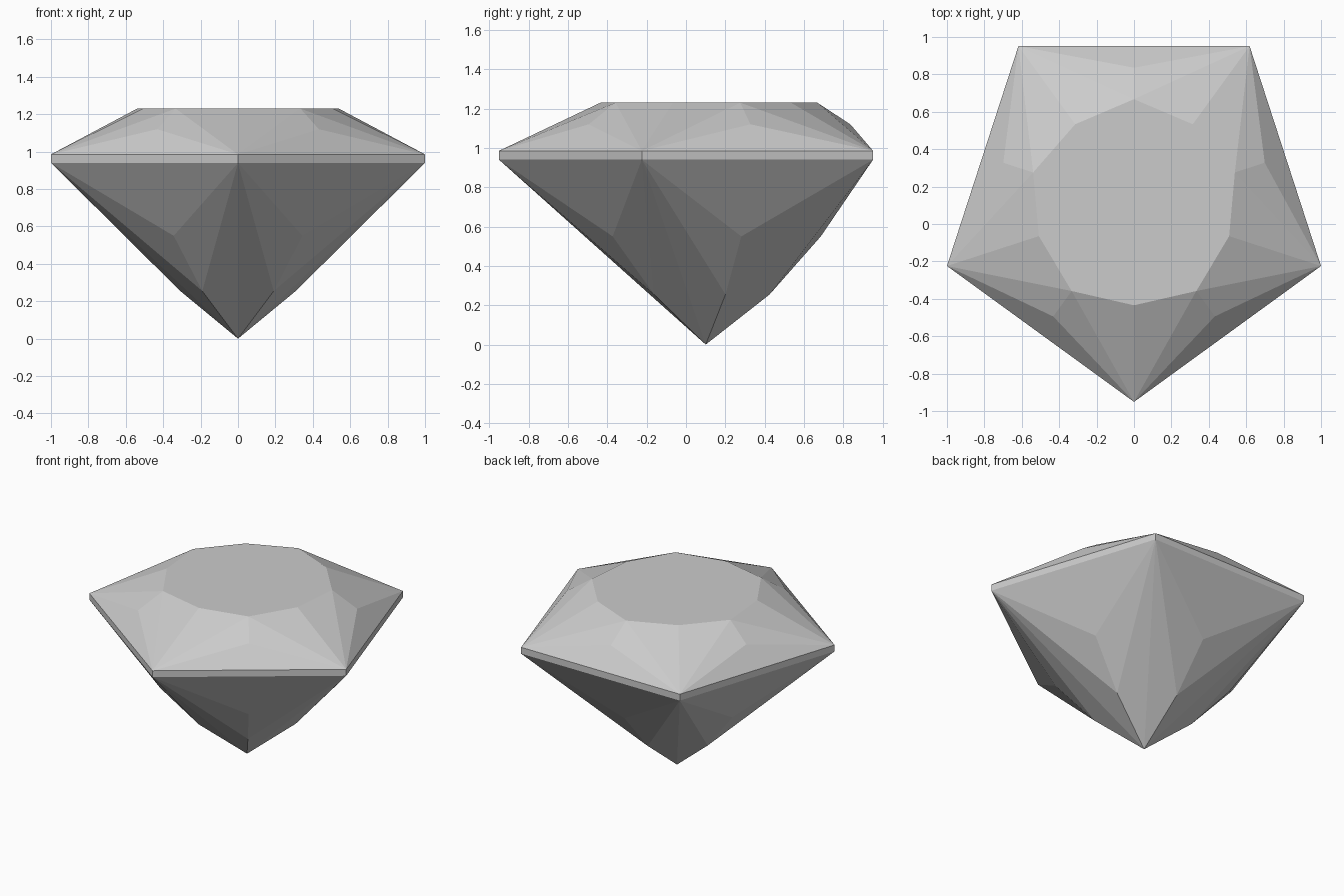
import bpy
import bmesh
from math import sin, cos, pi

if "Cube" in bpy.data.objects:
    bpy.data.objects.remove(bpy.data.objects["Cube"], do_unlink=True)

SIDES = 5
R = 1 / cos(pi / 10)                      # corner radius for a width of 2
CENTRE_Y = R * (1 - cos(pi / SIDES)) / 2  # centres the pentagon's bounds

grey = bpy.data.materials.new("stone grey")
grey.use_nodes = True
COLOUR = (0.6, 0.6, 0.6, 1)
grey.diffuse_color = COLOUR
grey.node_tree.nodes["Principled BSDF"].inputs["Base Color"].default_value = COLOUR


def ring(bm, radius, z, half_step=False):
    """Five vertices at the corners, or at the middles of the sides."""
    start = -pi / 2 + (pi / SIDES if half_step else 0)
    angles = [start + i * 2 * pi / SIDES for i in range(SIDES)]
    return [bm.verts.new((radius * cos(a), CENTRE_Y + radius * sin(a), z)) for a in angles]


def finish(name, bm):
    mesh = bpy.data.meshes.new(name)
    bm.to_mesh(mesh)
    bm.free()
    mesh.materials.append(grey)
    obj = bpy.data.objects.new(name, mesh)
    bpy.context.scene.collection.objects.link(obj)


# Crown: flat table, star facets and girdle facets
bm = bmesh.new()
corner = ring(bm, R, 0.985)
middle = ring(bm, 0.735, 1.12, True)
table_corner = ring(bm, 0.535, 1.23)
table_middle = ring(bm, 0.567, 1.23, True)
bm.faces.new([v for pair in zip(table_corner, table_middle) for v in pair])
for i in range(SIDES):
    j = (i + 1) % SIDES
    bm.faces.new((corner[i], corner[j], middle[i]))
    bm.faces.new((corner[i], middle[i], table_middle[i]))
    bm.faces.new((middle[i], corner[j], table_middle[i]))
    bm.faces.new((corner[i], table_middle[i], table_corner[i]))
    bm.faces.new((corner[j], table_corner[j], table_middle[i]))
finish("crown", bm)

# Girdle: thin upright band
bm = bmesh.new()
low, high = ring(bm, R, 0.94), ring(bm, R, 0.985)
for i in range(SIDES):
    j = (i + 1) % SIDES
    bm.faces.new((low[i], low[j], high[j], high[i]))
finish("girdle", bm)

# Pavilion: facets narrowing to the point
bm = bmesh.new()
corner = ring(bm, R, 0.94)
upper = ring(bm, 0.585, 0.55, True)
lower = ring(bm, 0.325, 0.255, True)
tip = bm.verts.new((0, CENTRE_Y, 0))
for i in range(SIDES):
    j = (i + 1) % SIDES
    bm.faces.new((corner[j], corner[i], upper[i]))
    bm.faces.new((upper[i], corner[i], lower[i]))
    bm.faces.new((corner[j], upper[i], lower[i]))
    bm.faces.new((lower[i], corner[i], tip))
    bm.faces.new((corner[j], lower[i], tip))
finish("pavilion", bm)
